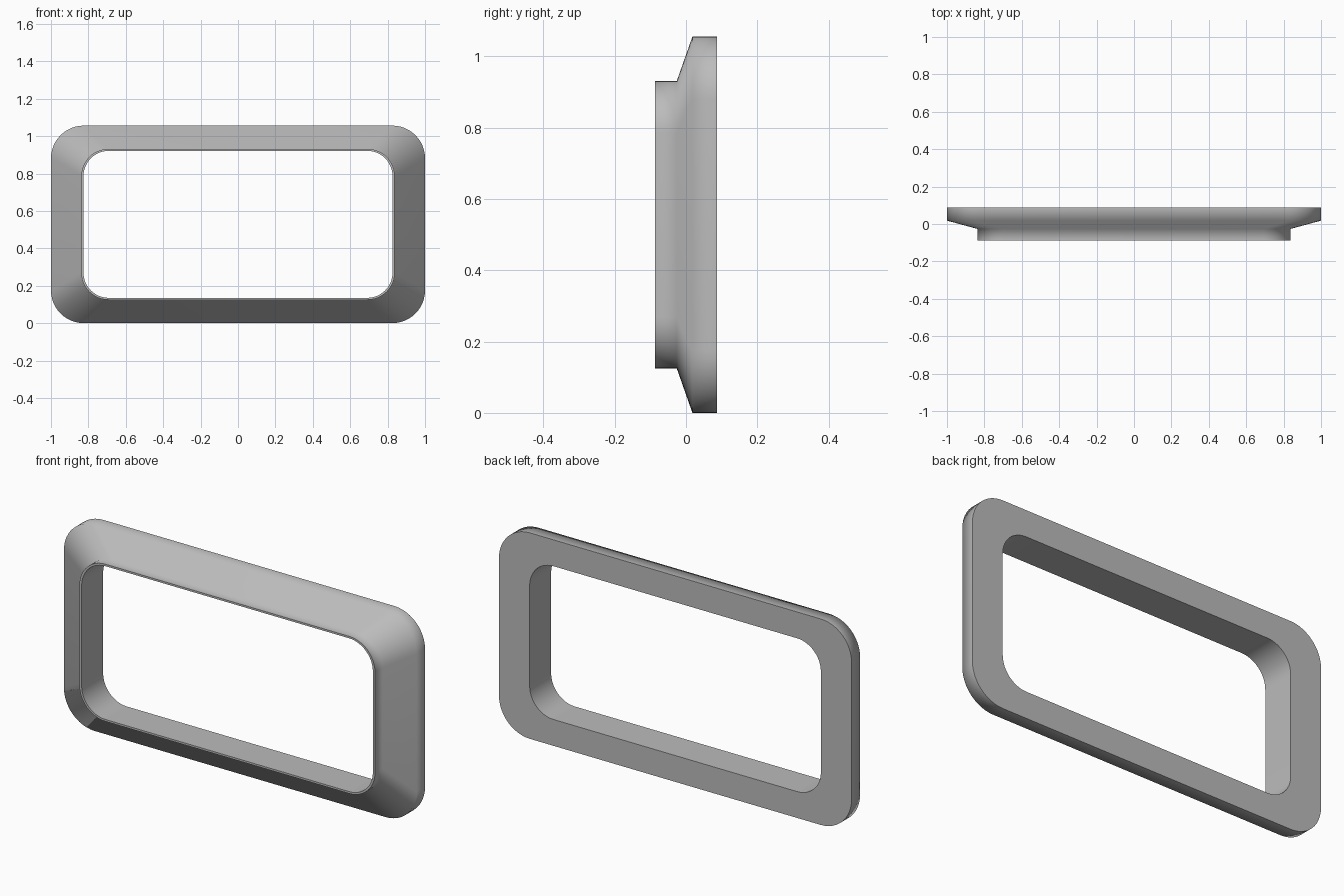
import bpy, bmesh, math

cube = bpy.data.objects.get("Cube")
if cube:
    bpy.data.objects.remove(cube, do_unlink=True)

CENTRE_Z = 0.528
ARC_STEPS = 12


def rounded_rectangle(half_w, half_h, radius):
    """Points of a rounded rectangle in the x-z plane."""
    points = []
    for quarter, (sx, sz) in enumerate([(1, 1), (-1, 1), (-1, -1), (1, -1)]):
        for i in range(ARC_STEPS + 1):
            a = (quarter + i / ARC_STEPS) * math.pi / 2
            points.append((sx * (half_w - radius) + radius * math.cos(a),
                           sz * (half_h - radius) + radius * math.sin(a)))
    return points


# Cross-section of the frame: half width, half height, corner radius, depth
section = [
    (1.0, 0.528, 0.175, 0.087),     # back outer edge
    (1.0, 0.528, 0.175, 0.018),     # rim
    (0.838, 0.403, 0.145, -0.026),  # foot of the bevel
    (0.838, 0.403, 0.145, -0.087),  # lip outer edge
    (0.826, 0.393, 0.135, -0.087),  # lip inner edge
    (0.826, 0.393, 0.135, 0.087),   # back inner edge
]

# Window frame, swept as a closed ring of loops
bm = bmesh.new()
loops = [[bm.verts.new((x, y, z + CENTRE_Z)) for x, z in rounded_rectangle(w, h, r)]
         for w, h, r, y in section]
for k, loop in enumerate(loops):
    following = loops[(k + 1) % len(loops)]
    for i in range(len(loop)):
        j = (i + 1) % len(loop)
        bm.faces.new((loop[i], loop[j], following[j], following[i]))
bmesh.ops.recalc_face_normals(bm, faces=bm.faces)

mesh = bpy.data.meshes.new("window_frame")
bm.to_mesh(mesh)
bm.free()
frame = bpy.data.objects.new("window_frame", mesh)
bpy.context.collection.objects.link(frame)

# Plain grey finish
grey = bpy.data.materials.new("grey")
grey.use_nodes = True
colour = (0.5, 0.5, 0.5, 1)
grey.diffuse_color = colour
grey.node_tree.nodes["Principled BSDF"].inputs["Base Color"].default_value = colour
mesh.materials.append(grey)

# Soft bevel, crisp lip and back edges
bpy.ops.object.select_all(action="DESELECT")
frame.select_set(True)
bpy.context.view_layer.objects.active = frame
bpy.ops.object.shade_smooth_by_angle(angle=math.radians(80))
